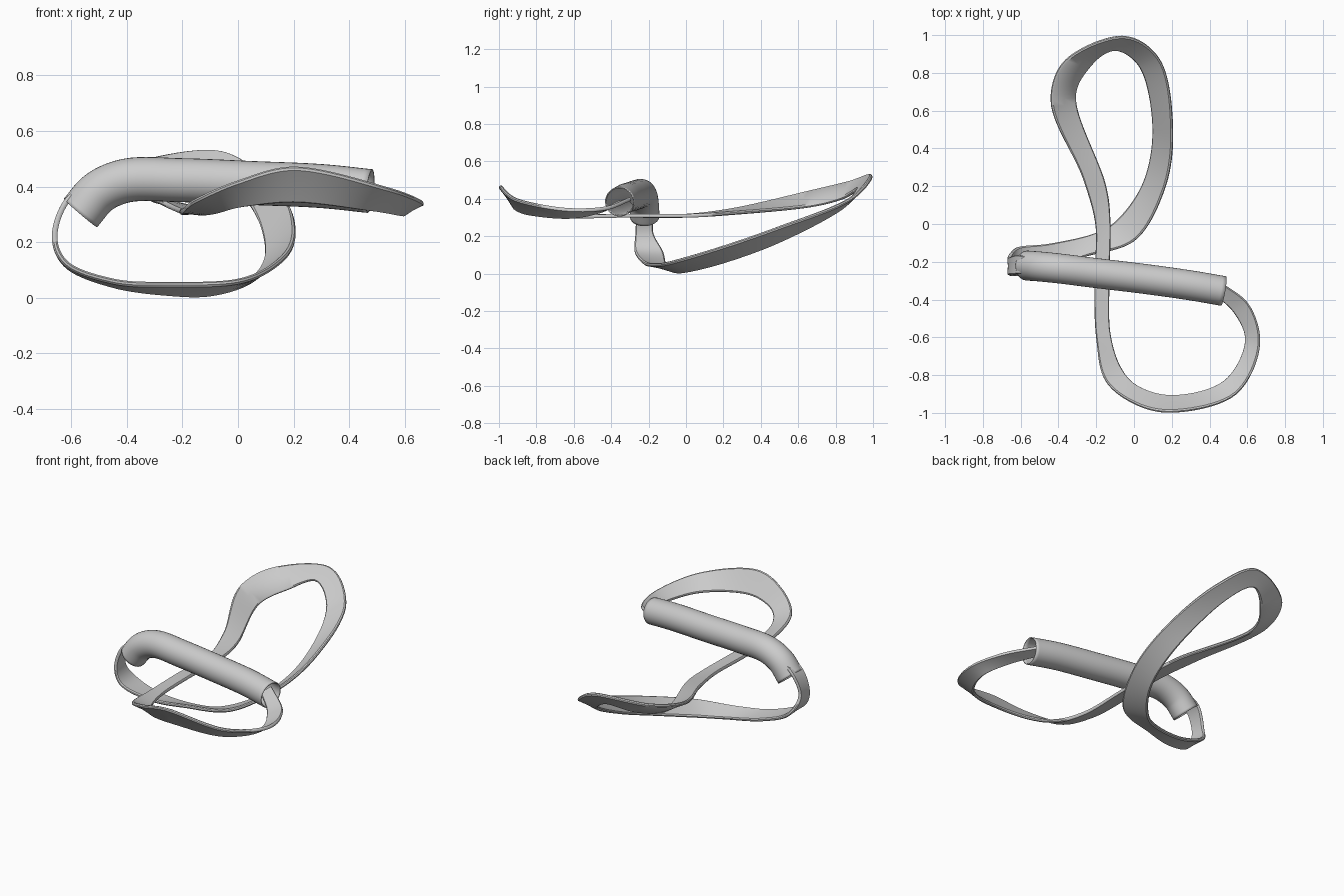
import bpy, bmesh, math
from mathutils import Vector

if "Cube" in bpy.data.objects:
    bpy.data.objects.remove(bpy.data.objects["Cube"])

# Strap stations: outer edge xyz, inner edge xyz
STRAP = [
    (.44, -.295, .40, .41, -.36, .38), (.61, -.43, .35, .53, -.47, .33),
    (.665, -.64, .345, .59, -.62, .30), (.54, -.90, .395, .48, -.83, .315),
    (.20, -.995, .47, .20, -.91, .345), (.0, -.95, .42, .02, -.86, .33),
    (-.15, -.83, .355, -.07, -.76, .31), (-.20, -.60, .315, -.125, -.58, .305),
    (-.21, -.30, .31, -.13, -.30, .31), (-.205, 0, .31, -.125, .02, .31),
    (-.27, .24, .34, -.15, .21, .32), (-.44, .66, .44, -.31, .67, .36),
    (-.36, .87, .49, -.235, .83, .40), (-.06, .993, .525, -.10, .92, .45),
    (.13, .88, .40, .03, .83, .35), (.205, .50, .25, .10, .50, .17),
    (.16, .18, .14, .05, .22, .065), (.0, -.09, .06, -.09, .02, .015),
    (-.25, -.17, .05, -.22, -.055, .012), (-.45, -.23, .06, -.45, -.105, .045),
    (-.62, -.275, .125, -.62, -.125, .12), (-.66, -.27, .22, -.66, -.175, .22),
    (-.61, -.265, .355, -.61, -.165, .355), (-.50, -.26, .41, -.50, -.18, .41),
]
# Centre line of the padded sleeve
SLEEVE = [(-.567, -.22, .305), (-.50, -.225, .38), (-.40, -.235, .422), (-.20, -.26, .423),
          (.05, -.29, .413), (.30, -.325, .402), (.475, -.355, .384)]


def smooth_path(points, steps):
    """Centripetal spline through points of any dimension."""
    p = [Vector(q) for q in points]
    p = [p[0] * 2 - p[1]] + p + [p[-1] * 2 - p[-2]]
    out = []
    for i in range(1, len(p) - 2):
        a, b, c, d = p[i - 1:i + 3]
        h0, h1, h2 = [math.sqrt((y - x).length) for x, y in ((a, b), (b, c), (c, d))]
        m1 = ((b - a) / h0 - (c - a) / (h0 + h1) + (c - b) / h1) * h1
        m2 = ((c - b) / h1 - (d - b) / (h1 + h2) + (d - c) / h2) * h1
        for k in range(steps):
            t = k / steps
            out.append(b * (2 * t**3 - 3 * t**2 + 1) + m1 * (t**3 - 2 * t**2 + t)
                       + c * (3 * t**2 - 2 * t**3) + m2 * (t**3 - t**2))
    out.append(p[-2].copy())
    return out


def loft(name, rings, caps, angle):
    bm = bmesh.new()
    rows = [[bm.verts.new(v) for v in r] for r in rings]
    n = len(rows[0])
    for a, b in zip(rows, rows[1:]):
        for j in range(n):
            bm.faces.new((a[j], a[(j + 1) % n], b[(j + 1) % n], b[j]))
    if caps:
        bm.faces.new(rows[0])
        bm.faces.new(rows[-1])
    bmesh.ops.recalc_face_normals(bm, faces=bm.faces)
    me = bpy.data.meshes.new(name)
    bm.to_mesh(me)
    bm.free()
    ob = bpy.data.objects.new(name, me)
    bpy.context.collection.objects.link(ob)
    bpy.context.view_layer.objects.active = ob
    ob.select_set(True)
    bpy.ops.object.shade_smooth_by_angle(angle=math.radians(angle))
    ob.select_set(False)
    return ob


def tangents(c):
    return [(c[min(i + 1, len(c) - 1)] - c[max(i - 1, 0)]).normalized() for i in range(len(c))]


# Strap: flat webbing with rounded edges
edges = smooth_path(STRAP, 10)
outer = [Vector(e[:3]) for e in edges]
inner = [Vector(e[3:]) for e in edges]
mid = [(o + i) / 2 for o, i in zip(outer, inner)]
T = .010
SECTION = [(-1, -.4), (-.9, -1), (0, -.8), (.9, -1), (1, -.4),
           (1, .4), (.9, 1), (0, .8), (-.9, 1), (-1, .4)]
rings = []
for o, i, m, t in zip(outer, inner, mid, tangents(mid)):
    w = (o - i) / 2
    nrm = w.cross(t).normalized() * T
    rings.append([m + w * u + nrm * v for u, v in SECTION])
loft("strap", rings, True, 40)

# Sleeve: open padded tube around the strap ends
centre = smooth_path(SLEEVE, 8)
rings = []
for c, t in zip(centre, tangents(centre)):
    side = Vector((0, 0, 1)).cross(t).normalized()
    up = t.cross(side)
    rings.append([c + (side * math.cos(a) + up * math.sin(a)) * .079
                  for a in (math.tau * k / 32 for k in range(32))])
sleeve = loft("sleeve", rings, False, 40)
wall = sleeve.modifiers.new("wall", 'SOLIDIFY')
wall.thickness = .006
wall.offset = -1
